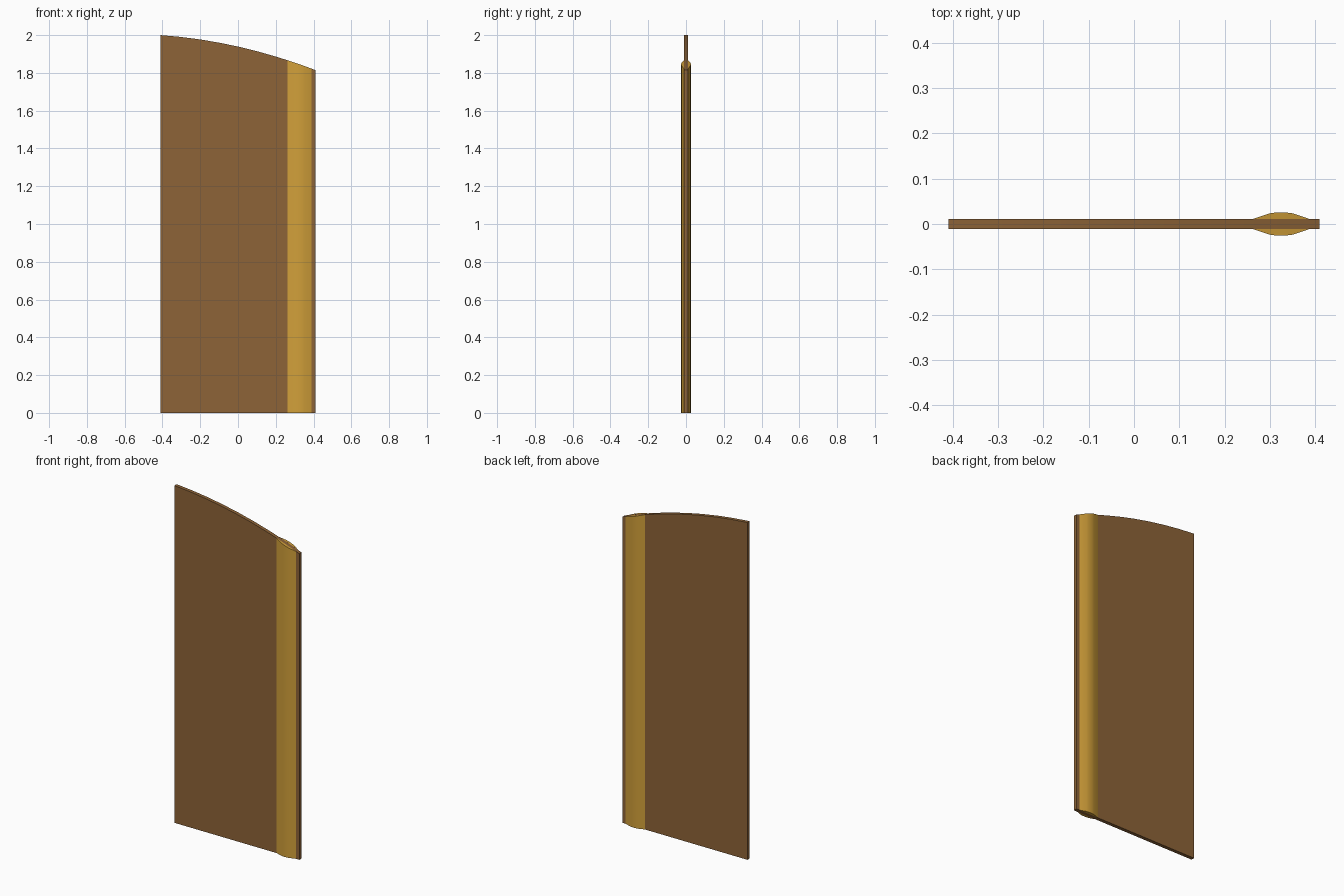
import bpy, bmesh, math

if "Cube" in bpy.data.objects:
    bpy.data.objects.remove(bpy.data.objects["Cube"])

HALF_W, HALF_T = 0.41, 0.0105


def top_z(x):
    """Height of the sweeping top edge."""
    t = x + HALF_W
    return 2.0 - 0.07 * t - 0.19 * t * t


def material(name, color):
    m = bpy.data.materials.new(name)
    m.diffuse_color = (*color, 1)
    m.use_nodes = True
    m.node_tree.nodes["Principled BSDF"].inputs["Base Color"].default_value = m.diffuse_color
    return m


def upright(name, outline, mat):
    """Extrude a plan outline from the floor up to the curved top."""
    bm = bmesh.new()
    low = [bm.verts.new((x, y, 0)) for x, y in outline]
    high = [bm.verts.new((x, y, top_z(x))) for x, y in outline]
    n = len(outline)
    bm.faces.new(low[::-1])
    # top cap: outline is ordered so opposite points pair into strips
    if n % 2 == 0:
        for i in range(n // 2 - 1):
            bm.faces.new((high[i], high[i + 1], high[n - 2 - i], high[n - 1 - i]))
    else:
        bm.faces.new(high)
    for i in range(n):
        j = (i + 1) % n
        bm.faces.new((low[i], low[j], high[j], high[i]))
    bmesh.ops.recalc_face_normals(bm, faces=bm.faces[:])
    me = bpy.data.meshes.new(name)
    bm.to_mesh(me)
    bm.free()
    me.materials.append(mat)
    ob = bpy.data.objects.new(name, me)
    bpy.context.collection.objects.link(ob)
    bpy.ops.object.select_all(action='DESELECT')
    ob.select_set(True)
    bpy.context.view_layer.objects.active = ob
    bpy.ops.object.shade_smooth_by_angle(angle=math.radians(30))
    return ob


brown = material("brown wood", (0.27, 0.127, 0.039))
gold = material("golden wood", (0.64, 0.35, 0.042))

# Thin board with a curved top
xs = [-HALF_W + 2 * HALF_W * i / 8 for i in range(9)]
upright("board", [(x, -HALF_T) for x in xs] + [(x, HALF_T) for x in reversed(xs)], brown)

# Rounded upright strips on both faces
bulge = [(0.261, 0.0105), (0.299, 0.0235), (0.3125, 0.0252), (0.325, 0.0258),
         (0.3375, 0.0252), (0.351, 0.0235), (0.389, 0.0105)]
for name, side in (("front_strip", -1), ("back_strip", 1)):
    base = [(x, side * HALF_T) for x, y in reversed(bulge[1:-1])]
    upright(name, [(x, side * y) for x, y in bulge] + base, gold)
